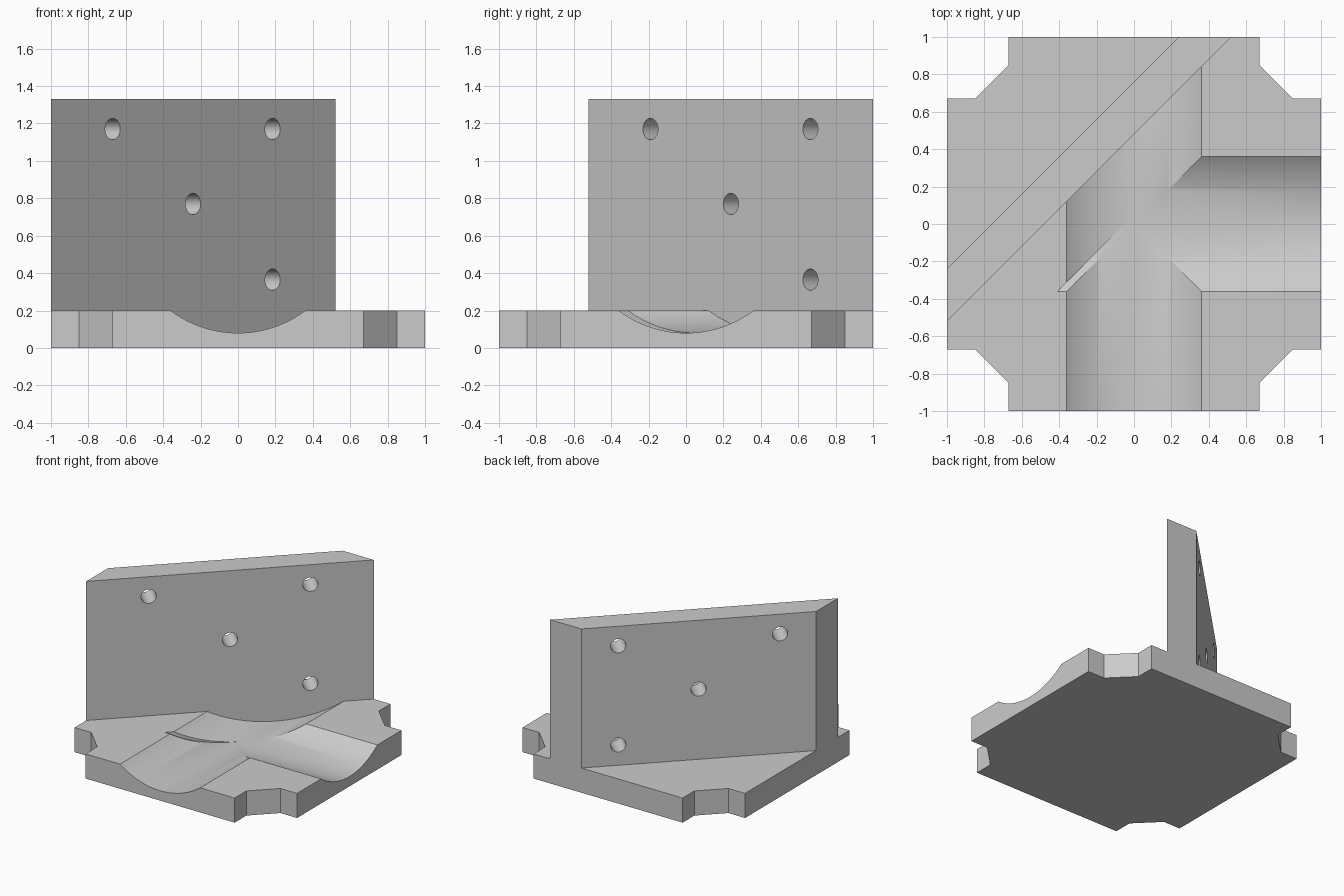
import bpy, bmesh, math
from mathutils import Vector, Matrix

if "Cube" in bpy.data.objects:
    bpy.data.objects.remove(bpy.data.objects["Cube"], do_unlink=True)

PLATE_TOP, WALL_TOP = 0.2, 1.33
WALL_FRONT, WALL_BACK = 0.48, 0.76      # wall faces lie on y = x + offset
GROOVE_R, GROOVE_Z = 0.6, 0.68          # shallow round channel

grey = bpy.data.materials.new("light grey")
grey.use_nodes = True
COLOUR = (0.6, 0.6, 0.6, 1)
grey.diffuse_color = COLOUR
grey.node_tree.nodes["Principled BSDF"].inputs["Base Color"].default_value = COLOUR


def make_object(name, bm):
    bmesh.ops.recalc_face_normals(bm, faces=bm.faces)
    mesh = bpy.data.meshes.new(name)
    bm.to_mesh(mesh)
    bm.free()
    mesh.materials.append(grey)
    ob = bpy.data.objects.new(name, mesh)
    bpy.context.collection.objects.link(ob)
    return ob


def prism(name, outline, z0, z1):
    bm = bmesh.new()
    face = bm.faces.new([bm.verts.new((x, y, z0)) for x, y in outline])
    up = bmesh.ops.extrude_face_region(bm, geom=[face])["geom"]
    bmesh.ops.translate(bm, vec=(0, 0, z1 - z0),
                        verts=[v for v in up if isinstance(v, bmesh.types.BMVert)])
    return make_object(name, bm)


def rod(name, centre, direction, radius, length, segments, clip=None):
    """Cylinder cutter, optionally ended by the diagonal plane y = x + clip."""
    turn = Vector(direction).to_track_quat("Z", "Y").to_matrix().to_4x4()
    bm = bmesh.new()
    bmesh.ops.create_cone(bm, cap_ends=True, segments=segments, radius1=radius,
                          radius2=radius, depth=length,
                          matrix=Matrix.Translation(centre) @ turn)
    if clip is not None:
        bmesh.ops.bisect_plane(bm, geom=bm.verts[:] + bm.edges[:] + bm.faces[:],
                               plane_co=(0, clip, 0), plane_no=(-1, 1, 0),
                               clear_outer=True)
        bmesh.ops.holes_fill(bm, edges=[e for e in bm.edges if e.is_boundary])
    return make_object(name, bm)


def cut(target, cutters):
    for cutter in cutters:
        cutter.hide_render = True
        mod = target.modifiers.new("cut", "BOOLEAN")
        mod.operation, mod.solver, mod.object = "DIFFERENCE", "EXACT", cutter
    graph = bpy.context.evaluated_depsgraph_get()
    target.data = bpy.data.meshes.new_from_object(target.evaluated_get(graph))
    target.modifiers.clear()
    for cutter in cutters:
        bpy.data.objects.remove(cutter, do_unlink=True)
    bpy.ops.object.select_all(action="DESELECT")
    target.select_set(True)
    bpy.context.view_layer.objects.active = target
    bpy.ops.object.shade_smooth_by_angle(angle=math.radians(25))


# Base plate with the same notch at each corner
corner = [(1, 0.67), (0.85, 0.67), (0.67, 0.85), (0.67, 1)]
outline = []
for quarter in range(4):
    spin = Matrix.Rotation(quarter * math.pi / 2, 2)
    outline += [tuple(spin @ Vector(p)) for p in corner]
plate = prism("base_plate", outline, 0, PLATE_TOP)

# Two crossing channels, each ended on a diagonal
axis = (0, 0, GROOVE_Z)
cut(plate, [
    rod("long_groove_cutter", axis, (0, 1, 0), GROOVE_R, 4, 128, WALL_FRONT),
    rod("side_groove_cutter", axis, (1, 0, 0), GROOVE_R, 4, 128, 0.05),
])

# Diagonal upright wall, trimmed to the plate's square
wall = prism("diagonal_wall",
             [(-1, WALL_FRONT - 1), (1 - WALL_FRONT, 1),
              (1 - WALL_BACK, 1), (-1, WALL_BACK - 1)], PLATE_TOP, WALL_TOP)

# Mounting holes straight through the wall
holes = [(-0.67, 1.17), (0.185, 1.17), (-0.24, 0.77), (0.185, 0.365)]
cut(wall, [rod("hole_cutter", (x, x + WALL_FRONT, z), (-1, 1, 0), 0.057, 1, 32)
           for x, z in holes])
